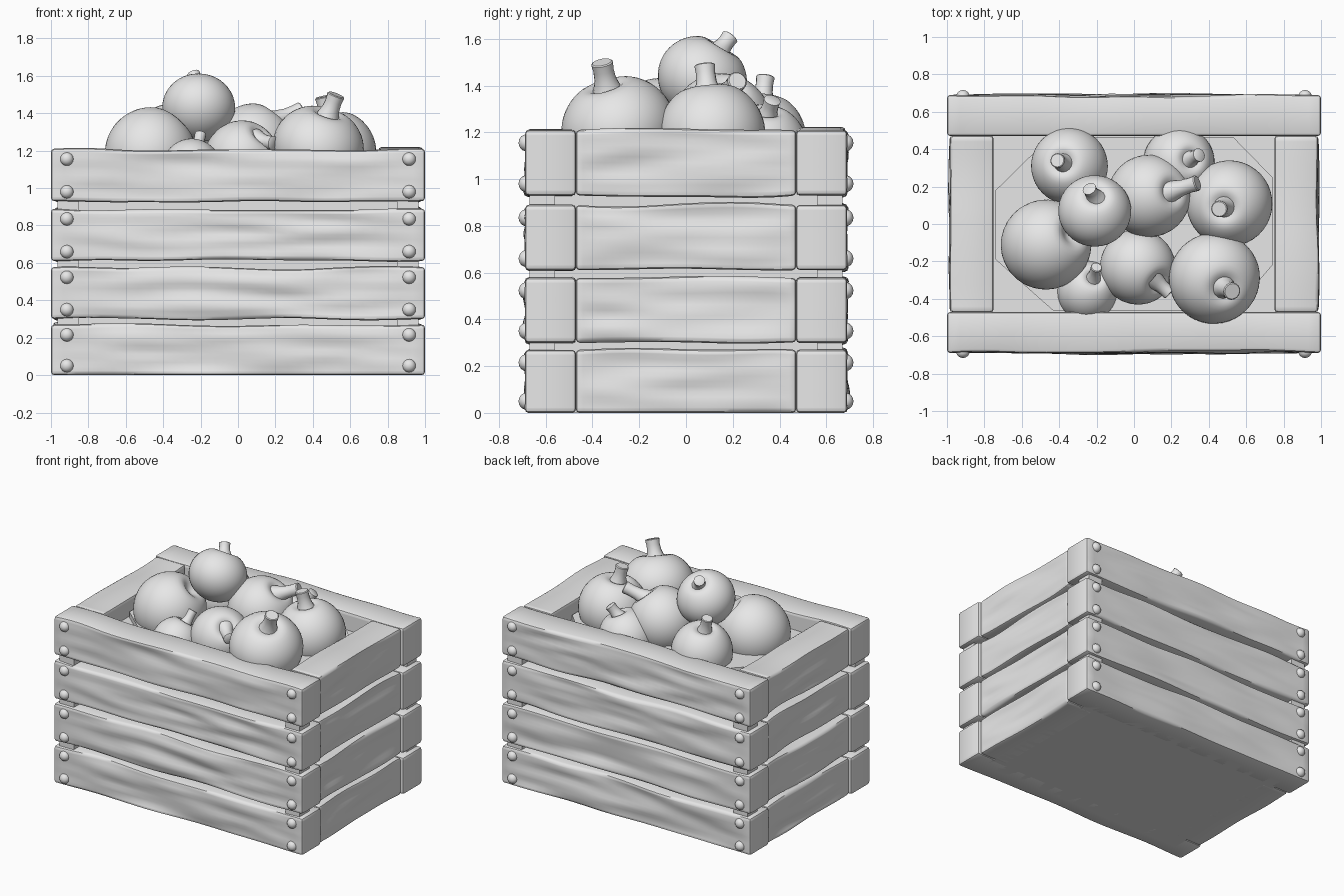
import bpy, bmesh, math
from mathutils import Vector, Matrix, noise

cube = bpy.data.objects.get("Cube")
if cube:
    bpy.data.objects.remove(cube)

grey = bpy.data.materials.new("plain_grey")
grey.use_nodes = True
grey.diffuse_color = (0.8, 0.8, 0.8, 1)
grey.node_tree.nodes["Principled BSDF"].inputs["Base Color"].default_value = (0.8, 0.8, 0.8, 1)


def finish(bm, name, matrix=Matrix(), angle=40):
    bmesh.ops.recalc_face_normals(bm, faces=bm.faces)
    mesh = bpy.data.meshes.new(name)
    bm.to_mesh(mesh)
    bm.free()
    mesh.materials.append(grey)
    obj = bpy.data.objects.new(name, mesh)
    bpy.context.collection.objects.link(obj)
    obj.matrix_world = matrix
    bpy.ops.object.select_all(action='DESELECT')
    obj.select_set(True)
    bpy.context.view_layer.objects.active = obj
    bpy.ops.object.shade_smooth_by_angle(angle=math.radians(angle))
    return obj


def box_mesh(lo, hi, bevel=0):
    lo, hi = Vector(lo), Vector(hi)
    bm = bmesh.new()
    bmesh.ops.create_cube(bm, size=1)
    bmesh.ops.scale(bm, vec=hi - lo, verts=bm.verts)
    bmesh.ops.translate(bm, vec=(lo + hi) / 2, verts=bm.verts)
    if bevel:
        bmesh.ops.bevel(bm, geom=bm.edges[:], offset=bevel, segments=2,
                        profile=0.5, affect='EDGES')
    return bm


def slat(name, lo, hi, along, out, seed):
    """Carved board: along = long axis index, out = outward axis index."""
    bm = box_mesh(lo, hi, 0.018)
    axis = Vector([float(i == along) for i in range(3)])
    for a, count in ((along, 30), (2, 12)):
        normal = Vector([float(i == a) for i in range(3)])
        for i in range(1, count):
            point = normal * (lo[a] + (hi[a] - lo[a]) * i / count)
            bmesh.ops.bisect_plane(bm, geom=bm.verts[:] + bm.edges[:] + bm.faces[:],
                                   plane_co=point, plane_no=normal)
    mid = (lo[2] + hi[2]) / 2
    side = 1 if lo[out] > 0 else -1
    outer = hi[out] if side > 0 else lo[out]
    for v in bm.verts:
        t = v.co[along]
        fade = max(0, 1 - abs(t / hi[along]) ** 6)
        h = (v.co.z - mid) / (hi[2] - mid)
        # wood grain on the outer face
        if abs(v.co[out] - outer) < 0.02:
            grain = noise.noise(Vector((t * 2.2, v.co.z * 15, seed * 7.3)))
            v.co[out] -= side * fade * (0.004 + 0.018 * grain)
        # wavy long edges; the lowest board stays flat on the ground
        if not (lo[2] == 0 and h < 0):
            wave = noise.noise(Vector((t * 1.8, h * 0.6, seed * 3.1)))
            v.co.z += fade * h * 0.022 * wave
    finish(bm, name)


def lathe(name, profile, matrix, steps=40):
    bm = bmesh.new()
    rings = []
    for r, z in profile:
        if r < 1e-5:
            rings.append([bm.verts.new((0, 0, z))])
        else:
            rings.append([bm.verts.new((r * math.cos(a), r * math.sin(a), z))
                          for a in (math.tau * k / steps for k in range(steps))])
    for low, high in zip(rings, rings[1:]):
        for k in range(steps):
            n = (k + 1) % steps
            corners = [low[k % len(low)], low[n % len(low)],
                       high[n % len(high)], high[k % len(high)]]
            bm.faces.new(list(dict.fromkeys(corners)))
    finish(bm, name, matrix)


def aim(origin, direction):
    turn = Vector(direction).to_track_quat('Z', 'Y').to_matrix().to_4x4()
    return Matrix.Translation(origin) @ turn


# Crate walls: four rows of boards, with rivets on the front and back
rows = [(0, 0.27), (0.3, 0.578), (0.61, 0.89), (0.93, 1.21)]
dome = [(0.036 * math.cos(a), 0.033 * math.sin(a))
        for a in (math.pi / 2 * i / 6 for i in range(7))]
for row, (z0, z1) in enumerate(rows):
    for s, face, flank in ((-1, "front", "right"), (1, "back", "left")):
        y0, y1 = sorted((s * 0.47, s * 0.69))
        slat(f"{face}_slat_{row}", (-1, y0, z0), (1, y1, z1), 0, 1, row * 4 + s)
        x0, x1 = sorted((s * 0.75, s * 0.985))
        slat(f"{flank}_slat_{row}", (x0, -0.472, z0), (x1, 0.472, z1), 1, 0, row * 4 + s + 20)
        for x in (-0.915, 0.915):
            for z in (z0 + 0.05, z1 - 0.055):
                lathe(f"{face}_rivet", dome, aim((x, s * 0.683, z), (0, s, 0)), 16)

# Corner posts seen through the gaps, and the closed core
for x in (-1, 1):
    for y in (-1, 1):
        lo = (min(x * 0.85, x * 0.965), min(y * 0.56, y * 0.67), 0.003)
        hi = (max(x * 0.85, x * 0.965), max(y * 0.56, y * 0.67), 1.15)
        finish(box_mesh(lo, hi), "corner_post")
finish(box_mesh((-0.86, -0.58, 0), (0.86, 0.58, 1.08)), "crate_core")

# Raised eight-sided filling under the vegetables
bm = bmesh.new()
outline = [(0.74, 0.25), (0.53, 0.465), (-0.45, 0.465), (-0.74, 0.18),
           (-0.74, -0.19), (-0.43, -0.465), (0.53, -0.465), (0.74, -0.22)]
top = bm.faces.new([bm.verts.new((x, y, 1.12)) for x, y in outline])
skirt = bmesh.ops.extrude_face_region(bm, geom=[top])["geom"]
bmesh.ops.translate(bm, vec=(0, 0, -0.06),
                    verts=[g for g in skirt if isinstance(g, bmesh.types.BMVert)])
finish(bm, "filling")

# Pumpkins: centre, radius, half height, axis lean, stem tip
pumpkins = [
    ((0.43, -0.29, 1.22), 0.245, 0.215, (0.3, -0.3), (0.525, -0.36, 1.5)),
    ((0.51, 0.11, 1.19), 0.23, 0.225, (-0.15, -0.1), (0.455, 0.08, 1.49)),
    ((-0.21, 0.07, 1.43), 0.195, 0.175, (0.05, 0.6), (-0.24, 0.19, 1.61)),
    ((-0.47, -0.11, 1.19), 0.24, 0.24, (0.9, 0.4), None),
    ((-0.345, 0.31, 1.17), 0.205, 0.205, (-0.2, 0.1), (-0.41, 0.34, 1.44)),
    ((0.08, 0.15, 1.23), 0.22, 0.22, (0.8, 0.15), (0.34, 0.22, 1.42)),
    ((0.02, -0.23, 1.16), 0.2, 0.2, (0.9, -0.7), (0.19, -0.37, 1.24)),
    ((-0.25, -0.36, 1.1), 0.16, 0.165, (0.3, 0.6), (-0.2, -0.23, 1.29)),
    ((0.24, 0.33, 1.13), 0.19, 0.19, (0.4, 0.1), (0.35, 0.37, 1.34)),
]
for i, (centre, r, h, lean, tip) in enumerate(pumpkins):
    axis = Vector((*lean, 1)).normalized()
    body = []
    for k in range(29):
        a = math.pi * k / 28
        ring = math.sin(a)
        dip = 0.28 * math.exp(-(ring / 0.28) ** 2) if k > 14 else 0
        body.append((r * ring, h * (-math.cos(a) * 1.02 - dip)))
    lathe(f"pumpkin_{i}", body, aim(centre, axis))
    if tip:
        base = Vector(centre) + axis * h * 0.7
        path = Vector(tip) - base
        w, n = 0.19 * r, path.length
        stem = [(w * 1.7, -0.01), (w * 1.25, n * 0.25), (w, n * 0.5), (w * 0.95, n * 0.75),
                (w * 1.02, n * 0.97), (w * 0.9, n), (0, n)]
        lathe(f"pumpkin_stem_{i}", stem, aim(base, path), 16)
